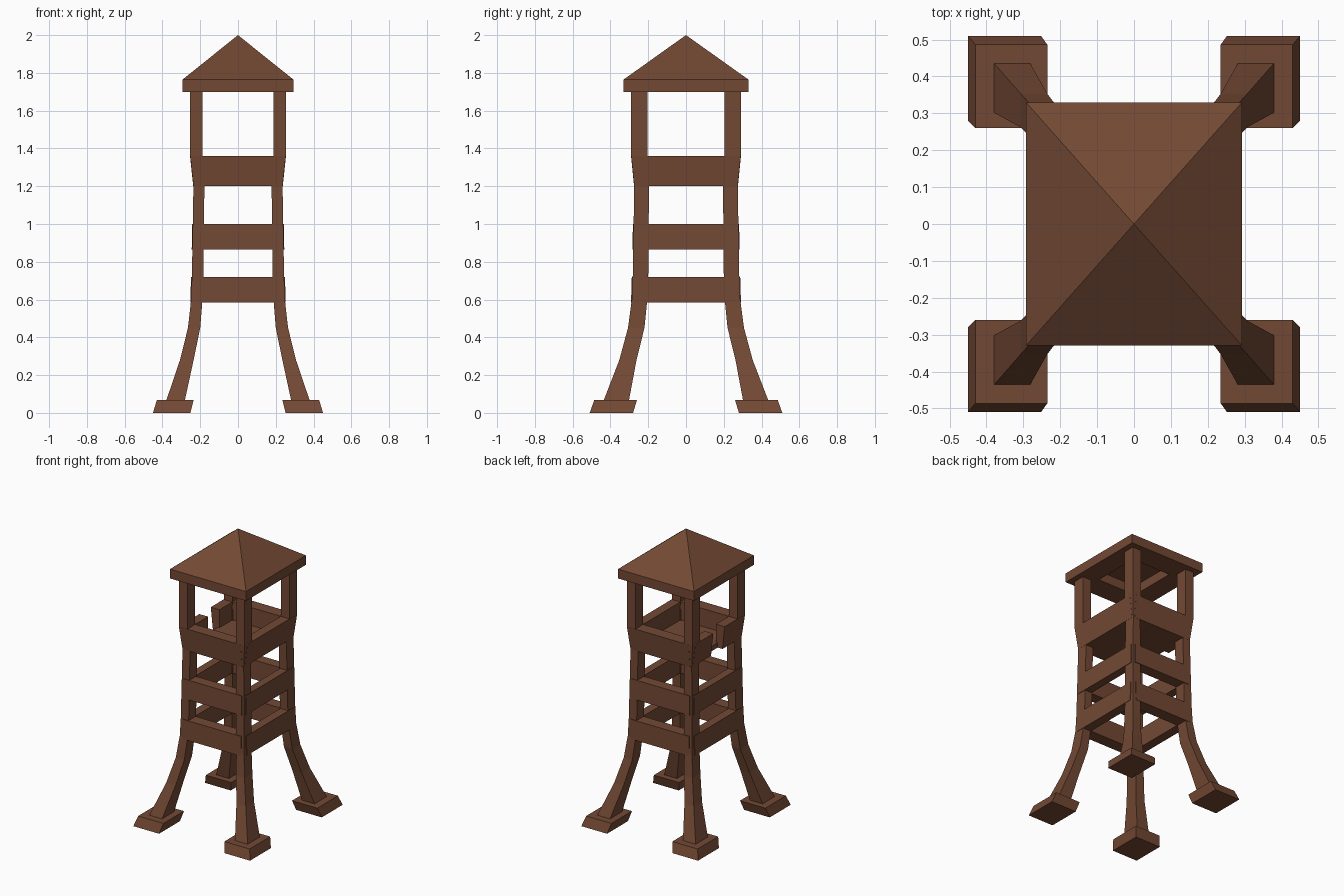
import bpy, bmesh

if "Cube" in bpy.data.objects:
    bpy.data.objects.remove(bpy.data.objects["Cube"])

wood = bpy.data.materials.new("brown wood")
wood.diffuse_color = (0.17, 0.066, 0.034, 1)
wood.use_nodes = True
wood.node_tree.nodes["Principled BSDF"].inputs["Base Color"].default_value = wood.diffuse_color


def loft(name, sections):
    """Join rectangular sections (z, x0, x1, y0, y1) into a closed solid."""
    bm = bmesh.new()
    rings = []
    for z, x0, x1, y0, y1 in sections:
        rings.append([bm.verts.new((x, y, z)) for x, y in
                      ((x0, y0), (x1, y0), (x1, y1), (x0, y1))])
    for a, b in zip(rings, rings[1:]):
        for i in range(4):
            j = (i + 1) % 4
            bm.faces.new((a[i], a[j], b[j], b[i]))
    bm.faces.new(rings[0])
    bm.faces.new(rings[-1])
    bmesh.ops.remove_doubles(bm, verts=bm.verts, dist=0.0005)
    bmesh.ops.recalc_face_normals(bm, faces=bm.faces)
    mesh = bpy.data.meshes.new(name)
    bm.to_mesh(mesh)
    bm.free()
    mesh.materials.append(wood)
    ob = bpy.data.objects.new(name, mesh)
    bpy.context.collection.objects.link(ob)
    return ob


def signed(sections, sx, sy):
    return [(z, sx * a, sx * b, sy * c, sy * d) for z, a, b, c, d in sections]


# splayed legs that continue up as roof posts, and their skewed feet
LEG = [(0.05, 0.285, 0.385, 0.305, 0.442), (0.28, 0.235, 0.307, 0.262, 0.353),
       (0.45, 0.20, 0.265, 0.22, 0.307), (0.60, 0.188, 0.248, 0.205, 0.287),
       (0.72, 0.183, 0.244, 0.20, 0.282), (1.20, 0.178, 0.236, 0.196, 0.274),
       (1.36, 0.187, 0.253, 0.205, 0.29), (1.70, 0.187, 0.253, 0.205, 0.29)]
FOOT = [(0, 0.252, 0.45, 0.28, 0.51), (0.067, 0.235, 0.43, 0.26, 0.486)]
for sx in (1, -1):
    for sy in (1, -1):
        loft("leg", signed(LEG, sx, sy))
        loft("foot", signed(FOOT, sx, sy))

# bands around the tower: (z, outer x, outer y) at the bottom and top
BANDS = [("lower_band", (0.585, 0.252, 0.291), (0.72, 0.249, 0.287)),
         ("middle_band", (0.865, 0.245, 0.284), (1.0, 0.243, 0.281)),
         ("railing", (1.2, 0.237, 0.275), (1.36, 0.254, 0.291))]
for name, lo, hi in BANDS:
    for s in (1, -1):
        front = [(z, -0.225, 0.225, 0.205, oy) for z, ox, oy in (lo, hi)]
        loft(name + "_front_back", signed(front, 1, s))
        # the left side of the railing has a doorway gap
        gap = name == "railing" and s == -1
        for y0, y1 in ([(-0.262, -0.063), (0.063, 0.262)] if gap
                       else [(-0.262, 0.262)]):
            side = [(z, 0.187, ox, y0, y1) for z, ox, oy in (lo, hi)]
            loft(name + "_side", signed(side, s, 1))

# platform floor inside the railing
loft("platform", [(z, -0.2, 0.2, -0.22, 0.22) for z in (1.2, 1.235)])

# pyramid roof with a recess underneath
ROOF = [(1.765, 0.15, 0.17), (1.70, 0.15, 0.17), (1.70, 0.293, 0.33),
        (1.765, 0.293, 0.33), (2.0, 0.0001, 0.0001)]
bpy_roof = loft("roof", [(z, -x, x, -y, y) for z, x, y in ROOF[:-1]]
                + [(2.0, -0.0001, 0.0001, -0.0001, 0.0001)])
